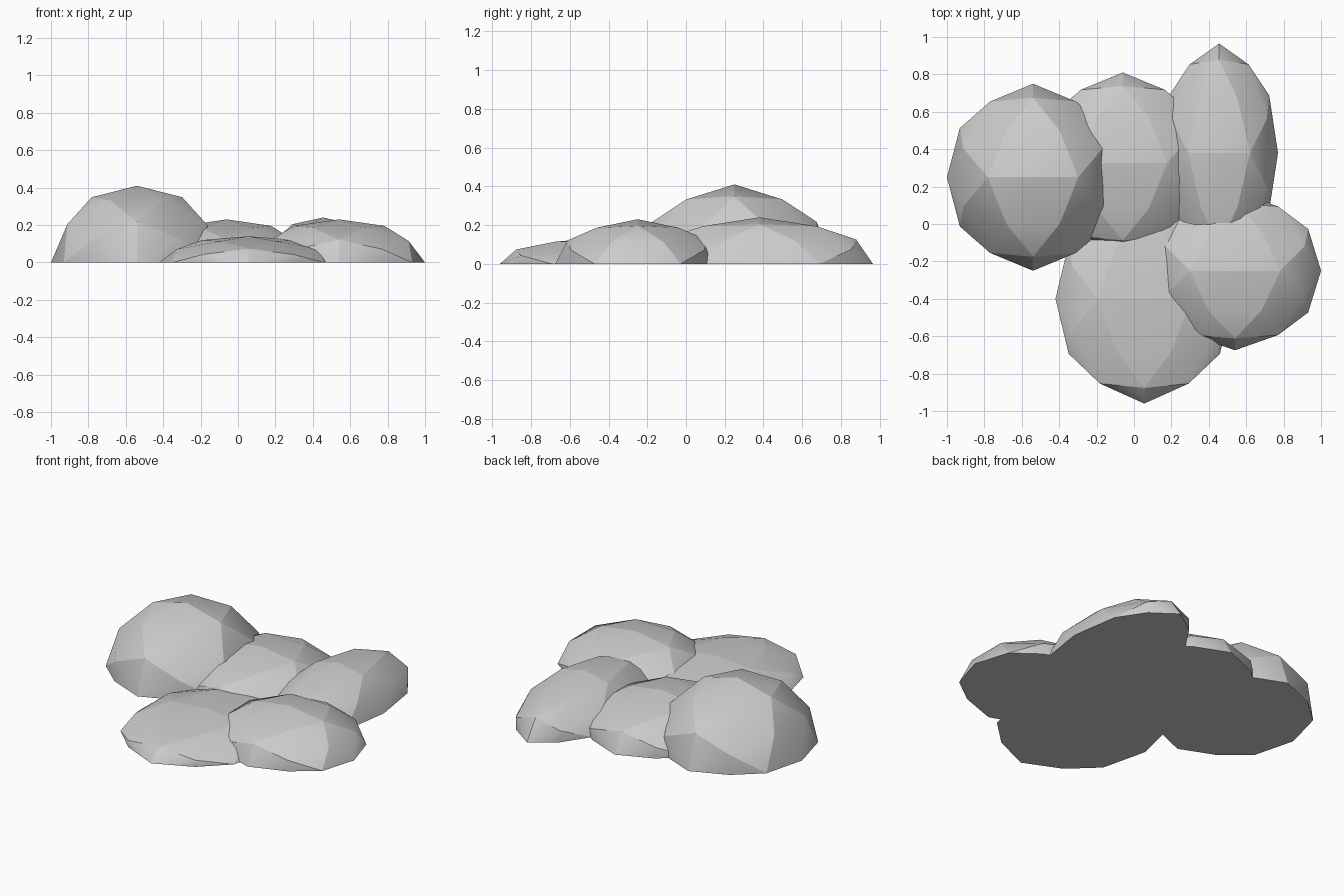
import bpy, bmesh
from math import radians, sqrt
from mathutils import Vector

if "Cube" in bpy.data.objects:
    bpy.data.objects.remove(bpy.data.objects["Cube"])

PHI = (1 + sqrt(5)) / 2


def stone(name, x, y, rx, ry, rz):
    """Half of an 80-sided sphere, flattened into a stone with a flat base."""
    bm = bmesh.new()
    for a in (-1, 1):
        for b in (-PHI, PHI):
            for co in ((a, 0, b), (0, b, a), (b, a, 0)):
                bm.verts.new(co)
    bmesh.ops.convex_hull(bm, input=bm.verts[:])
    bmesh.ops.subdivide_edges(bm, edges=bm.edges[:], cuts=1, use_grid_fill=True)
    for v in bm.verts:
        v.co = v.co.normalized()
    # cut at the ground and close the base
    bmesh.ops.bisect_plane(bm, geom=bm.verts[:] + bm.edges[:] + bm.faces[:],
                           dist=1e-4, plane_co=(0, 0, 0), plane_no=(0, 0, 1),
                           clear_inner=True)
    rim = [e for e in bm.edges if e.is_boundary]
    bmesh.ops.holes_fill(bm, edges=rim, sides=0)
    bmesh.ops.recalc_face_normals(bm, faces=bm.faces[:])
    mesh = bpy.data.meshes.new(name)
    bm.to_mesh(mesh)
    bm.free()
    ob = bpy.data.objects.new(name, mesh)
    bpy.context.collection.objects.link(ob)
    bpy.ops.object.select_all(action='DESELECT')
    ob.select_set(True)
    bpy.context.view_layer.objects.active = ob
    # creases only along the twenty main facets
    bpy.ops.object.shade_smooth_by_angle(angle=radians(20))
    ob.location = (x, y, 0)
    ob.scale = (rx, ry, rz)
    return ob


# centre x, y and radii of each stone
stone("tall_left_stone", -0.54, 0.25, 0.46, 0.50, 0.41)
stone("middle_stone", -0.06, 0.325, 0.45, 0.485, 0.23)
stone("back_right_stone", 0.455, 0.38, 0.315, 0.585, 0.24)
stone("low_front_stone", 0.055, -0.40, 0.475, 0.56, 0.14)
stone("front_right_stone", 0.54, -0.25, 0.46, 0.425, 0.23)
